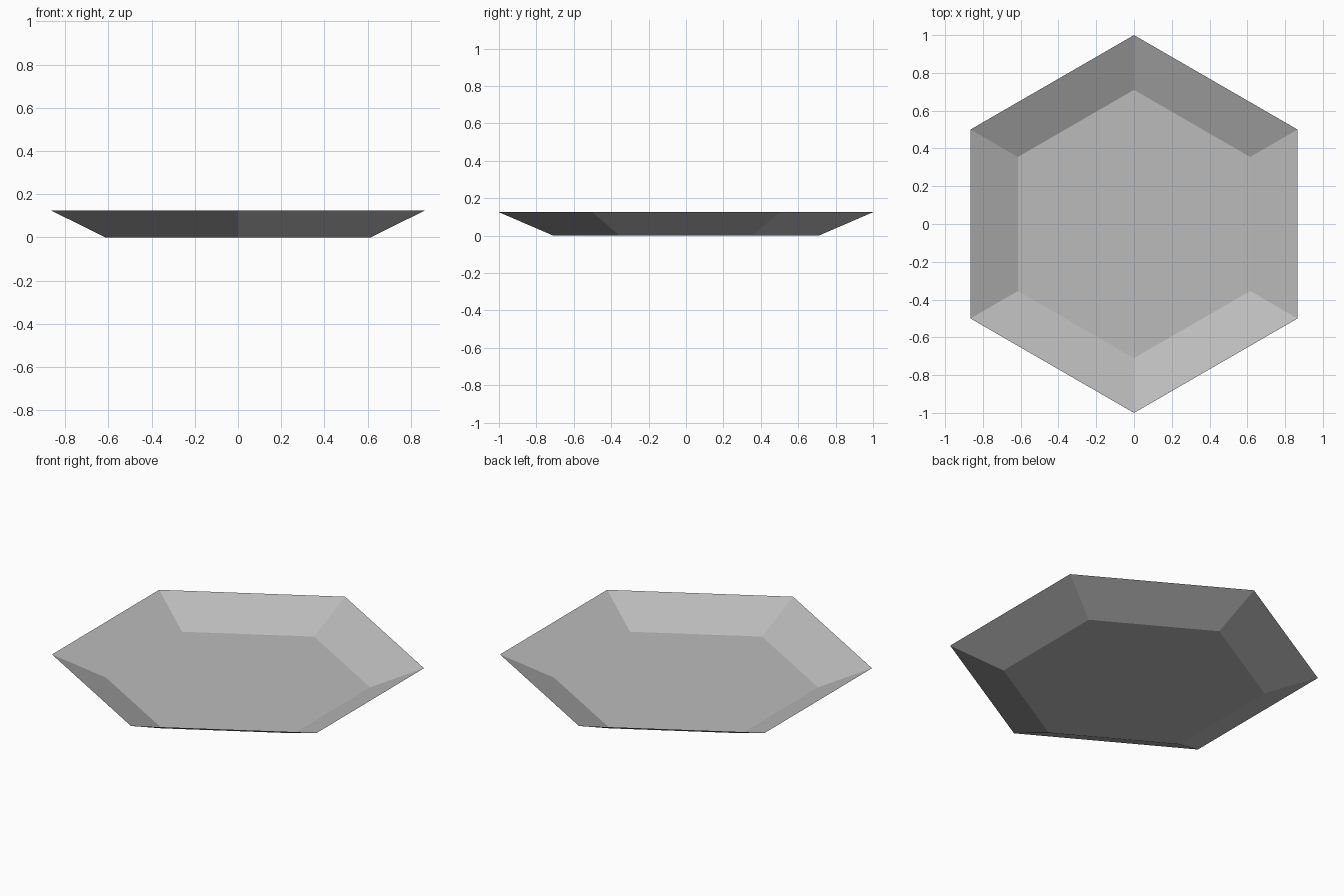
import bpy
import bmesh
from math import sin, cos, tau

SIDES = 6
HEIGHT = 0.125
FLOOR_RADIUS = 0.71
RIM_RADIUS = 1.0

# Remove the default cube
cube = bpy.data.objects.get("Cube")
if cube:
    bpy.data.objects.remove(cube, do_unlink=True)

# Plain grey surface
grey = bpy.data.materials.new("light_grey")
grey.use_nodes = True
colour = (0.5, 0.5, 0.5, 1)
grey.diffuse_color = colour
grey.node_tree.nodes["Principled BSDF"].inputs["Base Color"].default_value = colour


def ring(bm, radius, z):
    """Hexagon of vertices with corners pointing to the front and back."""
    angles = [tau * i / SIDES for i in range(SIDES)]
    return [bm.verts.new((-radius * sin(a), radius * cos(a), z)) for a in angles]


# Open hexagonal dish: flat floor and sloping walls, faces turned inward
bm = bmesh.new()
floor = ring(bm, FLOOR_RADIUS, 0)
rim = ring(bm, RIM_RADIUS, HEIGHT)
bm.faces.new(floor)
for i in range(SIDES):
    j = (i + 1) % SIDES
    bm.faces.new((floor[j], floor[i], rim[i], rim[j]))

mesh = bpy.data.meshes.new("hexagonal_dish")
bm.to_mesh(mesh)
bm.free()
mesh.materials.append(grey)
dish = bpy.data.objects.new("hexagonal_dish", mesh)
bpy.context.collection.objects.link(dish)
